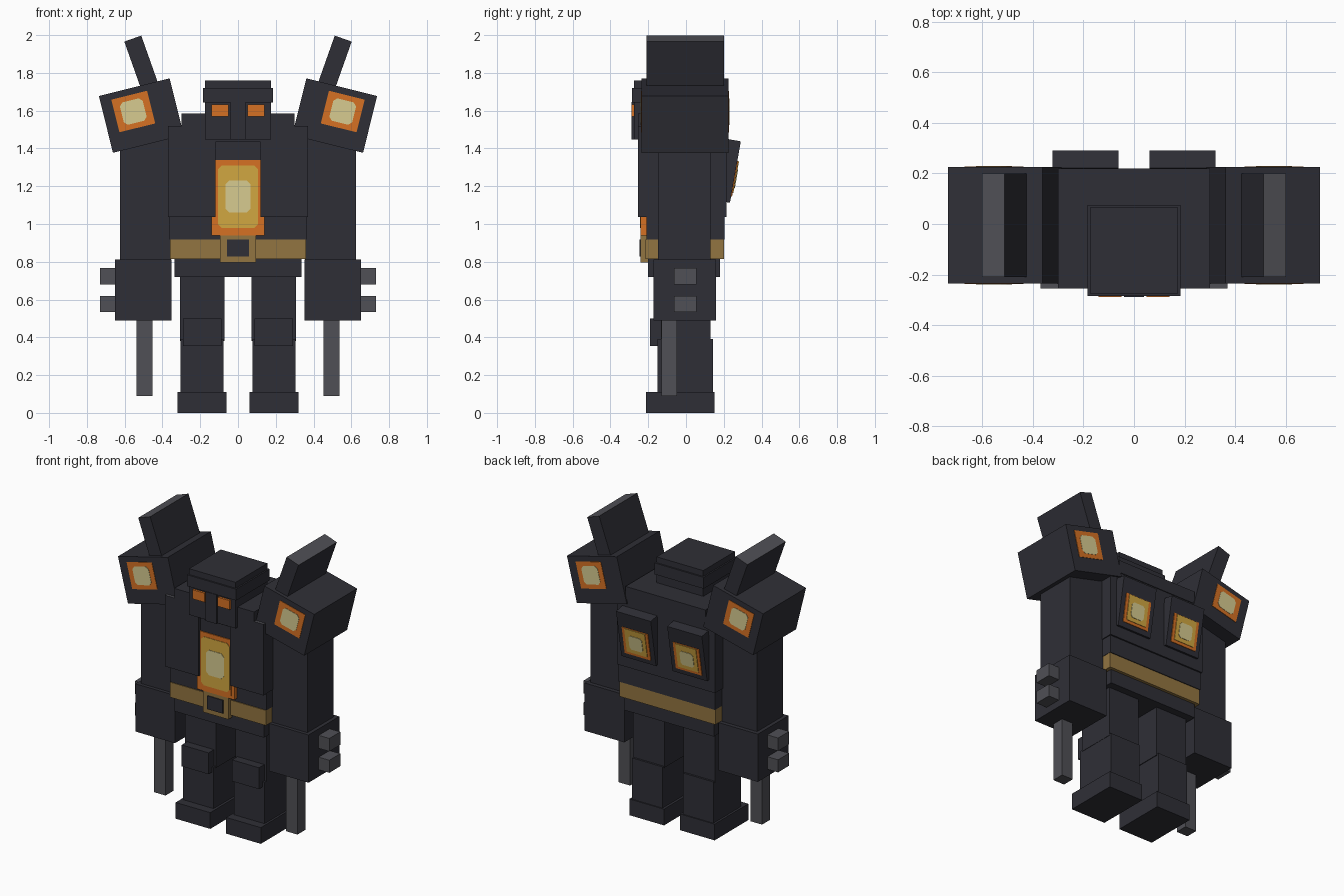
import bpy
import bmesh
from math import radians
from mathutils import Matrix, Vector

cube = bpy.data.objects.get("Cube")
if cube:
    bpy.data.objects.remove(cube, do_unlink=True)


def material(name, rgb):
    m = bpy.data.materials.new(name)
    m.use_nodes = True
    color = (*rgb, 1)
    m.diffuse_color = color
    m.node_tree.nodes["Principled BSDF"].inputs["Base Color"].default_value = color
    return m


DARK = material("dark armour", (.028, .028, .037))
GRAY = material("gray metal", (.08, .08, .092))
BRASS = material("brass", (.29, .178, .053))
ORANGE = material("orange glow", (.67, .165, .017))
YELLOW = material("yellow glow", (.64, .385, .052))
CREAM = material("cream glow", (.68, .6, .28))


def box(name, x, y, z, mat, frame=Matrix(), chamfer=0, top=None):
    """Box spanning the x, y, z ranges in a frame; chamfer cuts the corners seen
    along y, top gives the upper face its own material."""
    bm = bmesh.new()
    bmesh.ops.create_cube(bm, size=1)
    for v in bm.verts:
        v.co = Vector([(r[0] + r[1]) / 2 + c * (r[1] - r[0])
                       for r, c in zip((x, y, z), v.co)])
    if chamfer:
        edges = [e for e in bm.edges
                 if abs((e.verts[0].co - e.verts[1].co).normalized().y) > .9]
        bmesh.ops.bevel(bm, geom=edges, offset=chamfer, segments=1, affect='EDGES')
    bm.normal_update()
    if top:
        for f in bm.faces:
            if f.normal.z > .9:
                f.material_index = 1
    bm.transform(frame)
    bmesh.ops.recalc_face_normals(bm, faces=bm.faces)
    mesh = bpy.data.meshes.new(name)
    bm.to_mesh(mesh)
    bm.free()
    mesh.materials.append(mat)
    if top:
        mesh.materials.append(top)
    obj = bpy.data.objects.new(name, mesh)
    bpy.context.collection.objects.link(obj)
    return obj


def mid(c, size):
    return (c - size / 2, c + size / 2)


def wide(half):
    return (-half, half)


# Waist and torso
box("pelvis", wide(.335), (-.2, .18), (.72, .82), DARK)
box("belt", wide(.36), (-.215, .2), (.815, .917), BRASS)
box("buckle", wide(.095), (-.24, -.2), (.795, .94), BRASS)
box("buckle_centre", wide(.058), (-.247, -.23), (.827, .917), DARK)
box("lower_torso", wide(.362), (-.21, .205), (.917, 1.04), DARK)
box("chest", wide(.368), (-.235, .215), (1.037, 1.52), DARK, top=GRAY)
box("chest_bridge", wide(.118), (-.255, -.22), (1.435, 1.52), DARK, top=GRAY)
box("neck_block", wide(.3), (-.255, .22), (1.5, 1.585), DARK)

# Glowing core in the chest recess
box("core_base", wide(.14), (-.24, -.2), (.94, 1.04), ORANGE)
box("core_frame", wide(.118), (-.241, -.2), (.96, 1.34), ORANGE)
box("core_glow", wide(.107), (-.244, -.239), (.98, 1.31), YELLOW, chamfer=.02)
box("core_centre", wide(.066), (-.247, -.242), (1.06, 1.23), CREAM, chamfer=.02)

# Head
box("head", wide(.175), (-.275, .065), (1.447, 1.76), DARK)
box("brow", wide(.185), (-.285, .075), (1.643, 1.72), DARK)
box("nose", wide(.04), (-.289, -.26), (1.447, 1.645), DARK)

# Everything that comes in pairs
for side, s in (("left_", 1), ("right_", -1)):
    M = Matrix.Diagonal((s, 1, 1, 1))

    def part(name, *args, **kw):
        kw["frame"] = M @ kw.get("frame", Matrix())
        box(side + name, *args, **kw)

    part("eye", (.05, .14), (-.289, -.27), (1.57, 1.632), ORANGE)
    part("chest_plate", (.118, .37), (-.255, -.22), (1.037, 1.52), DARK, top=GRAY)

    # Leg
    part("foot", (.06, .32), (-.212, .15), (0, .11), DARK)
    part("shin", (.077, .305), (-.152, .143), (.1, .39), DARK)
    part("thigh", (.072, .307), (-.132, .13), (.38, .73), DARK)
    part("knee_pad", (.088, .29), (-.19, -.12), (.355, .5), DARK)

    # Arm with knuckle studs and a rod
    part("upper_arm", (.355, .625), (-.148, .13), (.8, 1.5), DARK)
    part("forearm", (.353, .65), (-.172, .158), (.488, .812), DARK)
    for i, z in enumerate(((.535, .62), (.68, .768))):
        part(f"stud_{i + 1}", (.64, .73), (-.063, .055), z, GRAY)
    part("rod", (.453, .538), (-.13, -.047), (.09, .5), GRAY)

    # Tilted shoulder with a lamp on front and back
    tilt = (Matrix.Translation((.512, -.005, 1.574))
            @ Matrix.Rotation(radians(14), 4, 'Y'))
    part("shoulder", wide(.193), wide(.23), wide(.155), DARK, frame=tilt)
    for where, d in (("front", -1), ("back", 1)):
        part(f"lamp_frame_{where}", mid(.036, .195), sorted((d * .228, d * .233)),
             mid(.031, .178), ORANGE, frame=tilt)
        part(f"lamp_{where}", mid(.036, .125), sorted((d * .231, d * .235)),
             mid(.031, .122), CREAM, frame=tilt, chamfer=.018)

    # Fin on the shoulder
    lean = (Matrix.Translation((.502, -.005, 1.826))
            @ Matrix.Rotation(radians(19.5), 4, 'Y'))
    part("fin", wide(.0475), wide(.205), wide(.165), DARK, frame=lean, top=GRAY)

    # Slanted exhaust on the back
    slant = (Matrix.Translation((.192, .2615, 1.275))
             @ Matrix.Rotation(radians(-10), 4, 'X'))
    part("exhaust", wide(.13), (-.07, 0), wide(.165), DARK, frame=slant)
    part("exhaust_frame", wide(.098), (-.002, .005), mid(-.035, .192), ORANGE, frame=slant)
    part("exhaust_glow", wide(.077), (.003, .009), (-.112, .058), YELLOW, frame=slant)
    part("exhaust_centre", wide(.05), (.007, .012), mid(-.035, .1), CREAM,
         frame=slant, chamfer=.014)
